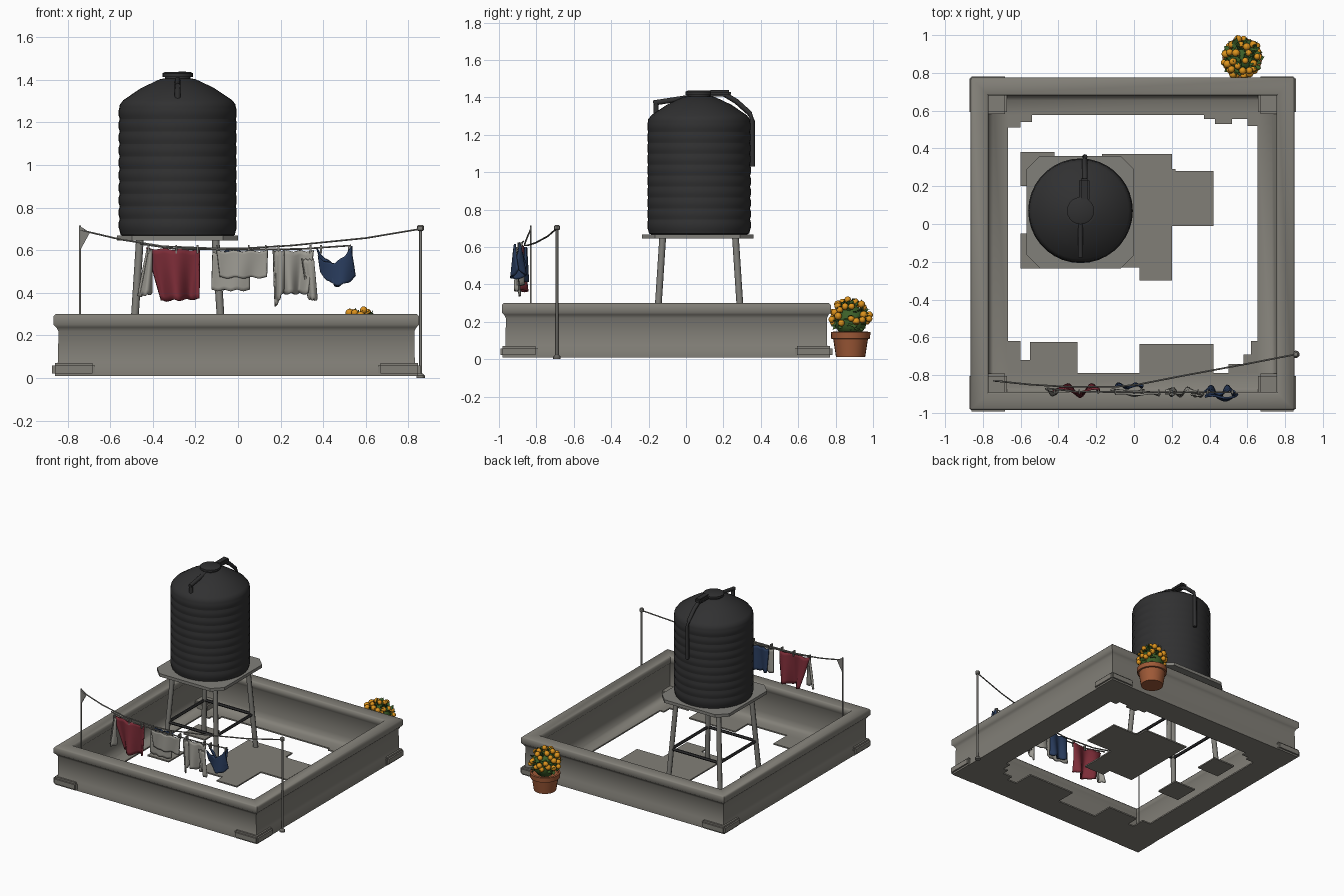
import bpy, bmesh, math, random
from mathutils import Vector, Matrix

if "Cube" in bpy.data.objects:
    bpy.data.objects.remove(bpy.data.objects["Cube"])
random.seed(4)

def mat(name, r, g, b):
    m = bpy.data.materials.new(name)
    m.diffuse_color = (r, g, b, 1)
    m.use_nodes = True
    m.node_tree.nodes["Principled BSDF"].inputs["Base Color"].default_value = m.diffuse_color
    return m

concrete = mat("concrete", .222, .212, .185)
black = mat("black plastic", .03, .03, .031)
metal = mat("grey metal", .22, .215, .195)
red = mat("red cloth", .2, .025, .038)
pale = mat("pale cloth", .33, .32, .285)
blue = mat("blue cloth", .021, .043, .105)
clay = mat("terracotta", .34, .1, .038)
green = mat("leaf green", .045, .115, .022)
orange = mat("flower orange", .72, .29, .012)

def finish(name, bm, m, smooth=None):
    bmesh.ops.recalc_face_normals(bm, faces=bm.faces[:])
    me = bpy.data.meshes.new(name)
    bm.to_mesh(me)
    bm.free()
    ob = bpy.data.objects.new(name, me)
    bpy.context.collection.objects.link(ob)
    me.materials.append(m)
    if smooth:
        bpy.ops.object.select_all(action='DESELECT')
        ob.select_set(True)
        bpy.context.view_layer.objects.active = ob
        bpy.ops.object.shade_smooth_by_angle(angle=math.radians(smooth))
    return ob

def boxes(name, m, items, bevel=0):
    """Each item is x0, x1, y0, y1, z0, z1."""
    bm = bmesh.new()
    for x0, x1, y0, y1, z0, z1 in items:
        M = Matrix.Translation(((x0+x1)/2, (y0+y1)/2, (z0+z1)/2)) @ Matrix.Diagonal((x1-x0, y1-y0, z1-z0, 1))
        bmesh.ops.create_cube(bm, size=1, matrix=M)
    if bevel:
        bmesh.ops.bevel(bm, geom=bm.edges[:], offset=bevel, segments=2, affect='EDGES')
    return finish(name, bm, m, 40 if bevel else None)

def loft(bm, rings, closed=False):
    vs = [[bm.verts.new(p) for p in r] for r in rings]
    n = len(vs[0])
    for i in range(len(vs) if closed else len(vs)-1):
        a, b = vs[i], vs[(i+1) % len(vs)]
        for j in range(n):
            bm.faces.new((a[j], a[(j+1) % n], b[(j+1) % n], b[j]))
    if not closed:
        bm.faces.new(vs[0])
        bm.faces.new(vs[-1])

def lathe(name, m, cx, cy, profile, n=32, smooth=30):
    bm = bmesh.new()
    loft(bm, [[(cx+r*math.cos(2*math.pi*k/n), cy+r*math.sin(2*math.pi*k/n), z) for k in range(n)] for r, z in profile])
    return finish(name, bm, m, smooth)

def tube(name, m, paths, r, n=8):
    """Round bars along point lists."""
    bm = bmesh.new()
    for pts in paths:
        pts = [Vector(p) for p in pts]
        rings = []
        for i, p in enumerate(pts):
            t = (pts[min(i+1, len(pts)-1)] - pts[max(i-1, 0)]).normalized()
            side = t.cross(Vector((0, 0, 1)) if abs(t.z) < .9 else Vector((1, 0, 0))).normalized()
            up = side.cross(t)
            rings.append([p + r*(side*math.cos(2*math.pi*k/n) + up*math.sin(2*math.pi*k/n)) for k in range(n)])
        loft(bm, rings)
    return finish(name, bm, m, 50)

# Parapet wall: one cross-section swept round a rectangle, with coping, low base, inner cove and floor edge
X0, X1, Y0, Y1 = -.865, .85, -.985, .775
section = [(.008, .01), (.008, .045), (.02, .075), (.022, .22), (.012, .238), (0, .25), (0, .29), (.01, .3), (.085, .3),
           (.095, .29), (.095, .25), (.083, .235), (.083, .08), (.095, .045), (.12, .022), (.197, .02), (.197, .01)]
bm = bmesh.new()
loft(bm, [[(X0+o, Y0+o, z), (X1-o, Y0+o, z), (X1-o, Y1-o, z), (X0+o, Y1-o, z)] for o, z in section], closed=True)
finish("parapet_wall", bm, concrete, 50)

# Corner feet
boxes("corner_feet", concrete, [(cx-.1, cx+.1, cy-.1, cy+.1, .01, .07)
                                for cx in (X0+.093, X1-.093) for cy in (Y0+.093, Y1-.093)], .012)

# Floor slab remains
floor = [(-.17, .2, -.23, .37), (.03, .2, -.3, -.23), (.2, .42, -.01, .28), (.2, .22, .28, .29),
         (-.6, -.42, .2, .38), (-.6, -.42, -.235, -.05),
         (-.55, -.3, -.79, -.625), (-.67, -.6, -.79, -.62), (-.6, -.55, -.79, -.72),
         (.03, .42, -.79, -.635), (.5, .66, -.79, -.74), (.58, .66, -.74, -.69), (.62, .66, -.69, -.62),
         (-.67, -.6, .51, .58), (-.6, -.54, .54, .58), (.37, .66, .555, .58), (.43, .52, .53, .56), (.6, .66, .52, .56)]
boxes("floor_slabs", concrete, [(a, b, c, d, .01, .02) for a, b, c, d in floor])

# Water tank: shallow ribs, conical shoulder and lid
TX, TY = -.283, .07
prof = [(.255, .667), (.268, .672)]
for i in range(10):
    z = .69 + i*.0585
    prof += [(.2725, z), (.277, z+.014), (.277, z+.042), (.2725, z+.0565)]
prof += [(.272, 1.283), (.255, 1.305), (.17, 1.362), (.085, 1.402), (.07, 1.405)]
lathe("tank_body", black, TX, TY, prof, 36, 35)
lathe("tank_lid", black, TX, TY, [(.06, 1.39), (.06, 1.412), (.072, 1.414), (.072, 1.43), (.06, 1.436)], 20)

# Tank pipes and straps over the shoulder
tube("front_strap", black, [[(-.283, -.16, 1.3), (-.283, -.16, 1.375)], [(-.283, -.175, 1.37), (-.283, .02, 1.4)]], .014)
boxes("lid_spout", black, [(-.29, -.235, .12, .24, 1.405, 1.44)], .01)
tube("overflow_pipe", black, [[(-.26, .2, 1.42), (-.26, .27, 1.378), (-.26, .34, 1.315), (-.26, .356, 1.27), (-.26, .356, 1.03)]], .014)

# Tank stand: chamfered platform, splayed legs and braces
c = .07
px0, px1, py0, py1 = -.568, 0, -.235, .36
outline = [(px0+c, py0), (px1-c, py0), (px1, py0+c), (px1, py1-c), (px1-c, py1), (px0+c, py1), (px0, py1-c), (px0, py0+c)]
bm = bmesh.new()
loft(bm, [[(x, y, z) for x, y in outline] for z in (.645, .668)])
finish("stand_platform", bm, metal)

def leg_point(sx, sy, z):
    s = .178 + (.645-z)*.065
    return (TX+sx*s, TY+sy*(s+.017), z)
corners = [(-1, -1), (1, -1), (1, 1), (-1, 1)]
tube("stand_legs", metal, [[leg_point(*k, .012), leg_point(*k, .65)] for k in corners], .018, 8)
tube("stand_braces", black, [[leg_point(*corners[i], .27), leg_point(*corners[(i+1) % 4], .27)] for i in range(4)], .011, 6)

# Washing line posts, brackets and ropes
tube("left_post", metal, [[(-.742, -.83, .02), (-.742, -.83, .715)]], .005)
tube("right_post", metal, [[(.857, -.69, .0), (.857, -.69, .715)]], .007)
lathe("right_post_foot", metal, .857, -.69, [(.02, 0), (.02, .012), (.01, .022)], 12)
lathe("right_post_cap", metal, .857, -.69, [(.01, .69), (.016, .695), (.016, .712), (.01, .718)], 12)
bm = bmesh.new()
loft(bm, [[(-.745, y, .715), (-.695, y, .683), (-.738, y, .605)] for y in (-.834, -.826)])
finish("left_post_bracket", bm, metal)
tube("line_rope", metal, [[(-.742, -.83, .695), (-.55, -.85, .65), (-.35, -.862, .618), (-.1, -.862, .608), (.02, -.85, .608),
                           (.25, -.805, .622), (.6, -.74, .657), (.857, -.69, .7)],
                          [(-.46, -.87, .63), (-.3, -.888, .607), (0, -.89, .602), (.3, -.89, .606), (.53, -.89, .622)]], .0045, 6)

# Hanging washing: rippled sheets between four corners, given as x, z
def cloth(name, m, tl, tr, br, bl, y=-.89, amp=.018, waves=1.5, sag=0, phase=0):
    bm = bmesh.new()
    nu, nv = 18, 10
    grid = []
    for j in range(nv+1):
        v = j/nv
        row = []
        for i in range(nu+1):
            u = i/nu
            x = (tl[0]*(1-u)+tr[0]*u)*(1-v) + (bl[0]*(1-u)+br[0]*u)*v
            z = (tl[1]*(1-u)+tr[1]*u)*(1-v) + (bl[1]*(1-u)+br[1]*u)*v
            z -= sag*math.sin(math.pi*u) + .008*math.sin(3*math.pi*u)**2
            d = amp*(.3+.7*v)*math.sin(2*math.pi*waves*u+phase+v)
            row.append(bm.verts.new((x, y+d, z)))
        grid.append(row)
    for j in range(nv):
        for i in range(nu):
            bm.faces.new((grid[j][i], grid[j+1][i], grid[j+1][i+1], grid[j][i+1]))
    ob = finish(name, bm, m, 80)
    s = ob.modifiers.new("thickness", 'SOLIDIFY')
    s.thickness = .011
    s.offset = 0

cloth("small_rag", pale, (-.425, .605), (-.405, .605), (-.405, .4), (-.47, .385), waves=1)
cloth("red_shirt", red, (-.43, .612), (-.18, .605), (-.185, .375), (-.36, .365), y=-.882, amp=.034, waves=1.4)
cloth("towel", pale, (-.1, .6), (.14, .6), (.135, .475), (-.085, .475), y=-.9, amp=.01)
cloth("towel_lower_fold", pale, (-.12, .59), (.055, .6), (.055, .415), (-.125, .415), y=-.885, amp=.008, waves=1)
cloth("blue_shirt_behind", blue, (-.1, .6), (.05, .6), (.045, .42), (-.09, .42), y=-.858, amp=.014)
cloth("pale_shirt", pale, (.165, .6), (.355, .6), (.33, .4), (.21, .4), amp=.024, phase=1)
cloth("pale_shirt_sleeve", pale, (.165, .6), (.215, .6), (.215, .42), (.175, .335), y=-.9, amp=.012, waves=1)
cloth("pale_shirt_tail", pale, (.3, .56), (.355, .56), (.37, .37), (.33, .375), y=-.905, amp=.01, waves=1)
cloth("blue_trousers", blue, (.37, .61), (.535, .62), (.53, .5), (.4, .51), amp=.035, waves=1.5, sag=.07)
cloth("blue_trousers_fold", blue, (.375, .575), (.53, .615), (.55, .48), (.385, .5), y=-.915, amp=.02, waves=1, sag=.05)
boxes("pegs", metal, [(x-.004, x+.004, -.9, -.875, .585, .625) for x in (-.42, -.29, -.19, -.1, .05, .13, .19, .34, .39, .52)])

# Flower pot
FX, FY = .573, .88
lathe("flower_pot", clay, FX, FY, [(.078, .012), (.093, .108), (.104, .11), (.106, .145), (.093, .147), (.09, .13)], 24)

# Foliage: a core with many folded leaves
lathe("foliage_core", green, FX, FY, [(.05, .13), (.08, .17), (.086, .215), (.068, .26), (.03, .285)], 12, 70)
def on_dome(low):
    a, h = random.uniform(0, 2*math.pi), random.uniform(low, 1)
    w = math.sqrt(max(0, 1-h*h))
    return Vector((w*math.cos(a), w*math.sin(a), h))
bm = bmesh.new()
centre = Vector((FX, FY, .222))
for i in range(130):
    d = on_dome(-.6)
    p = centre + d*random.uniform(.065, .085)
    out = (d + Vector((random.uniform(-.7, .7) for k in range(3)))).normalized()
    side = out.cross(Vector((.3, .2, 1))).normalized()*.015
    up = out.cross(side).normalized()*.003
    vs = [bm.verts.new(q) for q in (p, p+out*.018+side+up, p+out*.038, p+out*.018-side+up)]
    bm.faces.new((vs[0], vs[1], vs[2]))
    bm.faces.new((vs[0], vs[2], vs[3]))
finish("leaves", bm, green, 80)

# Flowers spread over the foliage
bm = bmesh.new()
dirs = []
while len(dirs) < 36:
    d = on_dome(-.3)
    if all((d-q).length > .32 for q in dirs):
        dirs.append(d)
for d in dirs:
    p = centre + d*random.uniform(.088, .103)
    bmesh.ops.create_icosphere(bm, subdivisions=2, radius=random.uniform(.017, .022),
                               matrix=Matrix.Translation(p) @ Matrix.Rotation(random.random()*3, 4, 'X'))
finish("flowers", bm, orange, 80)
